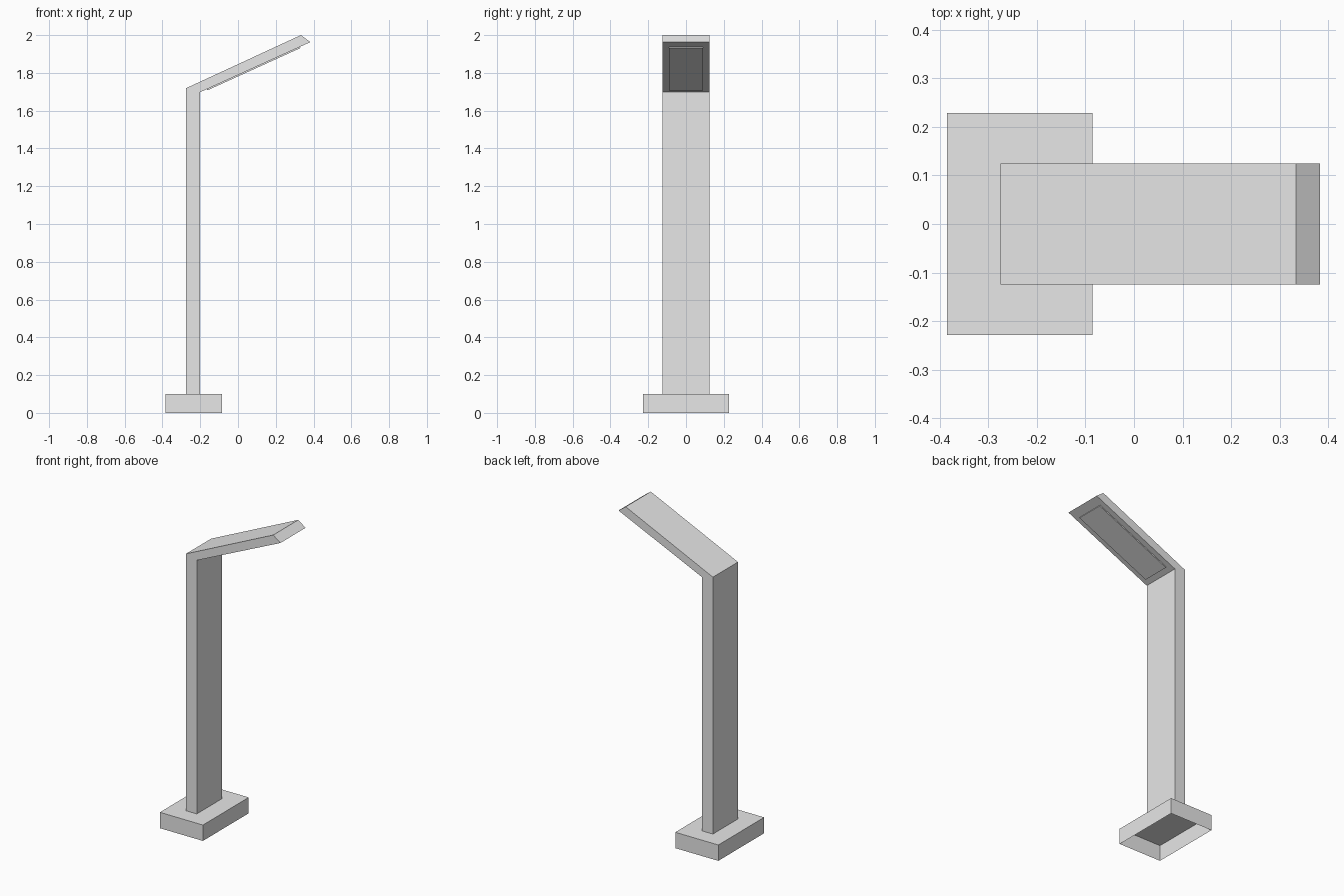
import bpy
import bmesh
from mathutils import Vector

cube = bpy.data.objects.get("Cube")
if cube:
    bpy.data.objects.remove(cube)

# Single light grey finish
grey = bpy.data.materials.new("light_grey")
grey.use_nodes = True
colour = (0.8, 0.8, 0.8, 1)
grey.diffuse_color = colour
grey.node_tree.nodes["Principled BSDF"].inputs["Base Color"].default_value = colour


def extrude_profile(name, profile, half_width, open_bottom=False):
    """Sweep an x-z outline across y; optionally drop the lowest flat face."""
    bm = bmesh.new()
    face = bm.faces.new([bm.verts.new((x, -half_width, z)) for x, z in profile])
    swept = bmesh.ops.extrude_face_region(bm, geom=[face], use_keep_orig=True)
    verts = [v for v in swept["geom"] if isinstance(v, bmesh.types.BMVert)]
    bmesh.ops.translate(bm, verts=verts, vec=(0, 2 * half_width, 0))
    bmesh.ops.recalc_face_normals(bm, faces=bm.faces[:])
    if open_bottom:
        lowest = min(v.co.z for v in bm.verts)
        flat = [f for f in bm.faces if all(v.co.z < lowest + 0.001 for v in f.verts)]
        bmesh.ops.delete(bm, geom=flat, context="FACES")
    mesh = bpy.data.meshes.new(name)
    bm.to_mesh(mesh)
    bm.free()
    mesh.materials.append(grey)
    obj = bpy.data.objects.new(name, mesh)
    bpy.context.collection.objects.link(obj)
    return obj


# Hollow foot, open underneath
extrude_profile("base", [(-0.385, 0), (-0.085, 0), (-0.085, 0.1), (-0.385, 0.1)],
                0.228, open_bottom=True)

# Post and sloping arm in one bent bar
fold, tip = Vector((-0.2, 1.698)), Vector((0.383, 1.963))
extrude_profile("post_and_arm", [(-0.275, 0.1), (-0.2, 0.1), fold, tip,
                                 (0.333, 2.0), (-0.275, 1.719)],
                0.125, open_bottom=True)

# Thin light panel under the arm
slope = (tip - fold).normalized()
down = Vector((slope.y, -slope.x)) * 0.007
start, end = fold.lerp(tip, 0.06), fold.lerp(tip, 0.905)
extrude_profile("light_panel", [start, start + down, end + down, end], 0.09)
